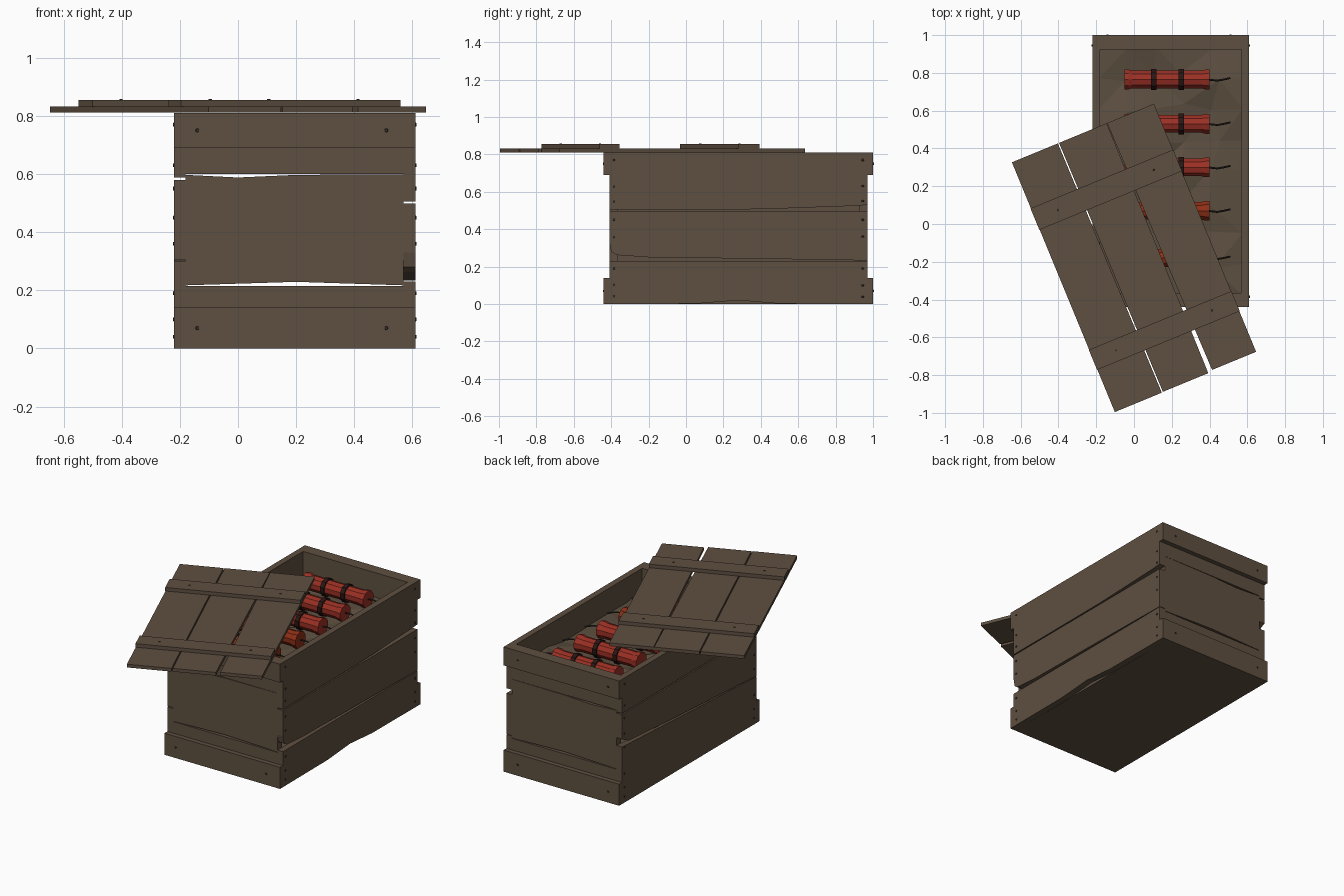
import bpy, bmesh, math, random
from mathutils import Matrix, Vector

if "Cube" in bpy.data.objects:
    bpy.data.objects.remove(bpy.data.objects["Cube"])

random.seed(4)


def material(name, rgb):
    m = bpy.data.materials.new(name)
    m.diffuse_color = (*rgb, 1)
    m.use_nodes = True
    m.node_tree.nodes["Principled BSDF"].inputs["Base Color"].default_value = m.diffuse_color
    return m


WOOD = material("brown wood", (0.113, 0.079, 0.053))
FILL = material("packing brown", (0.105, 0.077, 0.050))
NAIL = material("dark nail", (0.035, 0.026, 0.020))
RED = material("red paper", (0.33, 0.030, 0.018))
RUST = material("rust red paper", (0.27, 0.028, 0.008))
BAND = material("dark band", (0.022, 0.008, 0.007))
FUSE = material("fuse cord", (0.025, 0.020, 0.016))


def finish(name, bm, mat, matrix=None):
    bmesh.ops.recalc_face_normals(bm, faces=bm.faces)
    me = bpy.data.meshes.new(name)
    bm.to_mesh(me)
    bm.free()
    me.materials.append(mat)
    ob = bpy.data.objects.new(name, me)
    bpy.context.collection.objects.link(ob)
    if matrix:
        ob.matrix_world = matrix
    return ob


def prism(name, pts, axis, a, b, mat=WOOD, matrix=None):
    """Extrude a 2D outline from a to b along the named axis."""
    def place(p, d):
        return {'x': (d, p[0], p[1]), 'y': (p[0], d, p[1]), 'z': (p[0], p[1], d)}[axis]
    bm = bmesh.new()
    lo = [bm.verts.new(place(p, a)) for p in pts]
    hi = [bm.verts.new(place(p, b)) for p in pts]
    bm.faces.new(lo)
    bm.faces.new(hi[::-1])
    n = len(pts)
    for i in range(n):
        j = (i + 1) % n
        bm.faces.new((lo[i], lo[j], hi[j], hi[i]))
    return finish(name, bm, mat, matrix)


def plank(name, lower, upper, axis, a, b):
    return prism(name, lower + upper[::-1], axis, a, b)


def lathe_x(name, profile, sides, mat, centre):
    """Revolve (x, radius) points about the x axis and cap the ends."""
    bm = bmesh.new()
    rings = []
    for x, r in profile:
        rings.append([bm.verts.new((x, r * math.cos(t), r * math.sin(t)))
                      for t in (2 * math.pi * (k + 0.5) / sides for k in range(sides))])
    for p, q in zip(rings, rings[1:]):
        for k in range(sides):
            j = (k + 1) % sides
            bm.faces.new((p[k], p[j], q[j], q[k]))
    bm.faces.new(rings[0])
    bm.faces.new(rings[-1])
    return finish(name, bm, mat, Matrix.Translation(centre))


def nail(pos, direction):
    rot = Vector(direction).to_track_quat('Z', 'Y').to_matrix().to_4x4()
    bm = bmesh.new()
    bmesh.ops.create_cone(bm, cap_ends=True, segments=6, radius1=0.008, radius2=0.006, depth=0.008)
    finish("nail", bm, NAIL, Matrix.Translation(pos) @ rot)


X0, X1, Y0, Y1, H = -0.22, 0.61, -0.41, 0.97, 0.81
XI0, XI1 = -0.18, 0.57

# right side planks, with warped split edges
plank("right_lower_plank", [(Y0, 0), (0.05, 0.002), (0.28, 0.02), (0.5, 0.002), (Y1, 0)],
      [(Y0, 0.23), (Y1, 0.23)], 'x', XI1, X1)
plank("right_middle_plank", [(Y0, 0.33), (-0.40, 0.28), (-0.37, 0.262), (-0.2, 0.25), (0.41, 0.242), (Y1, 0.233)],
      [(Y0, 0.498), (Y1, 0.498)], 'x', XI1, X1)
plank("right_upper_plank", [(Y0, 0.505), (0.4, 0.507), (0.9, 0.525), (Y1, 0.53)],
      [(Y0, H), (Y1, H)], 'x', XI1, X1)

# left side planks
plank("left_lower_plank", [(Y0, 0), (Y1, 0)], [(Y0, 0.30), (Y1, 0.37)], 'x', X0, XI0)
plank("left_middle_plank", [(Y0, 0.305), (0.6, 0.365), (0.9, 0.385), (Y1, 0.42)],
      [(Y0, 0.58), (Y1, 0.58)], 'x', X0, XI0)
plank("left_upper_plank", [(Y0, 0.588), (Y1, 0.588)], [(Y0, H), (Y1, H)], 'x', X0, XI0)

# end planks and their top and bottom rails
for label, a, b, c in (("front", Y0, Y0 + 0.045, -0.44), ("back", Y1, Y1 - 0.045, 1.0)):
    plank(label + "_lower_plank", [(XI0, 0), (XI1, 0)], [(XI0, 0.215), (XI1, 0.215)], 'y', a, b)
    plank(label + "_middle_plank", [(XI0, 0.217), (0.2, 0.229), (XI1, 0.217)],
          [(XI0, 0.597), (0, 0.588), (0.2, 0.597), (XI1, 0.599)], 'y', a, b)
    plank(label + "_upper_plank", [(XI0, 0.6), (XI1, 0.6)], [(XI0, H), (XI1, H)], 'y', a, b)
    for part, z0, z1 in (("bottom", 0, 0.14), ("top", 0.69, H)):
        plank(label + "_" + part + "_rail", [(X0, z0), (X1, z0)], [(X0, z1), (X1, z1)], 'y', a, c)
        s = -1 if c < 0 else 1
        for x in (-0.14, 0.51):
            nail((x, c, (z0 + z1) / 2), (0, s, 0))

# nails down the side corners
for x, s in ((X0, -1), (X1, 1)):
    for y in (Y0 + 0.025, Y1 - 0.025):
        for z in (0.04, 0.10, 0.19, 0.36, 0.45, 0.55, 0.63, 0.77):
            nail((x, y, z), (s, 0, 0))

# floor
prism("floor", [(XI0, Y0), (XI1, Y0), (XI1, Y1), (XI0, Y1)], 'z', 0.0, 0.03)

# crumpled packing sheet inside the crate
bm = bmesh.new()
bmesh.ops.create_grid(bm, x_segments=5, y_segments=8, size=0.5)
for v in bm.verts:
    edge = abs(v.co.x) > 0.49 or abs(v.co.y) > 0.49
    inner = 0 if edge else 0.03
    v.co = (0.195 + v.co.x * 0.76 + random.uniform(-inner, inner),
            0.28 + v.co.y * 1.31 + random.uniform(-inner, inner),
            0.655 + random.uniform(-0.02, 0.02))
bmesh.ops.triangulate(bm, faces=bm.faces)
finish("packing_sheet", bm, FILL)

# red sticks with bands and fuses
for i, y in enumerate((0.765, 0.53, 0.30, 0.07, -0.18)):
    c = Vector((0, y, 0.715))
    lathe_x("stick", [(-0.05, 0.055), (-0.03, 0.055), (-0.01, 0.049), (0.355, 0.049),
                      (0.38, 0.055), (0.40, 0.055)], 10, RUST if i > 2 else RED, c)
    for x in (0.105, 0.25):
        lathe_x("stick_band", [(x - 0.014, 0.058), (x + 0.014, 0.058)], 10, BAND, c)
    cu = bpy.data.curves.new("fuse", 'CURVE')
    cu.dimensions = '3D'
    cu.bevel_depth = 0.005
    cu.bevel_resolution = 0
    sp = cu.splines.new('POLY')
    path = ((0.39, 0, 0), (0.44, -0.006, 0.008), (0.475, 0.0, 0.0), (0.51, 0.008, -0.012))
    sp.points.add(len(path) - 1)
    for p, q in zip(sp.points, path):
        p.co = (*q, 1)
    cu.materials.append(FUSE)
    ob = bpy.data.objects.new("fuse", cu)
    ob.location = c
    bpy.context.collection.objects.link(ob)

# lid lying askew on top: three uneven planks and two battens
LID = Matrix.Translation((0, -0.175, 0)) @ Matrix.Rotation(math.radians(22.4), 4, 'Z')


def lid_piece(name, uv, z0, z1):
    prism(name, [(u - 0.4065, 0.71 - v) for u, v in uv], 'z', z0, z1, WOOD, LID)


lid_piece("lid_left_plank", [(0, 0), (0.263, 0), (0.269, 1.43), (0, 1.43)], 0.811, 0.832)
lid_piece("lid_middle_plank", [(0.270, 0), (0.543, 0), (0.536, 1.428), (0.276, 1.428)], 0.811, 0.832)
lid_piece("lid_right_plank", [(0.545, 0), (0.813, 0), (0.813, 1.42), (0.561, 1.42)], 0.811, 0.832)
for v0, v1 in ((0.263, 0.386), (1.073, 1.188)):
    lid_piece("lid_batten", [(-0.002, v0), (0.815, v0), (0.815, v1), (-0.002, v1)], 0.831, 0.855)
    for u in (0.13, 0.68):
        nail(LID @ Vector((u - 0.4065, 0.71 - (v0 + v1) / 2, 0.854)), (0, 0, 1))
